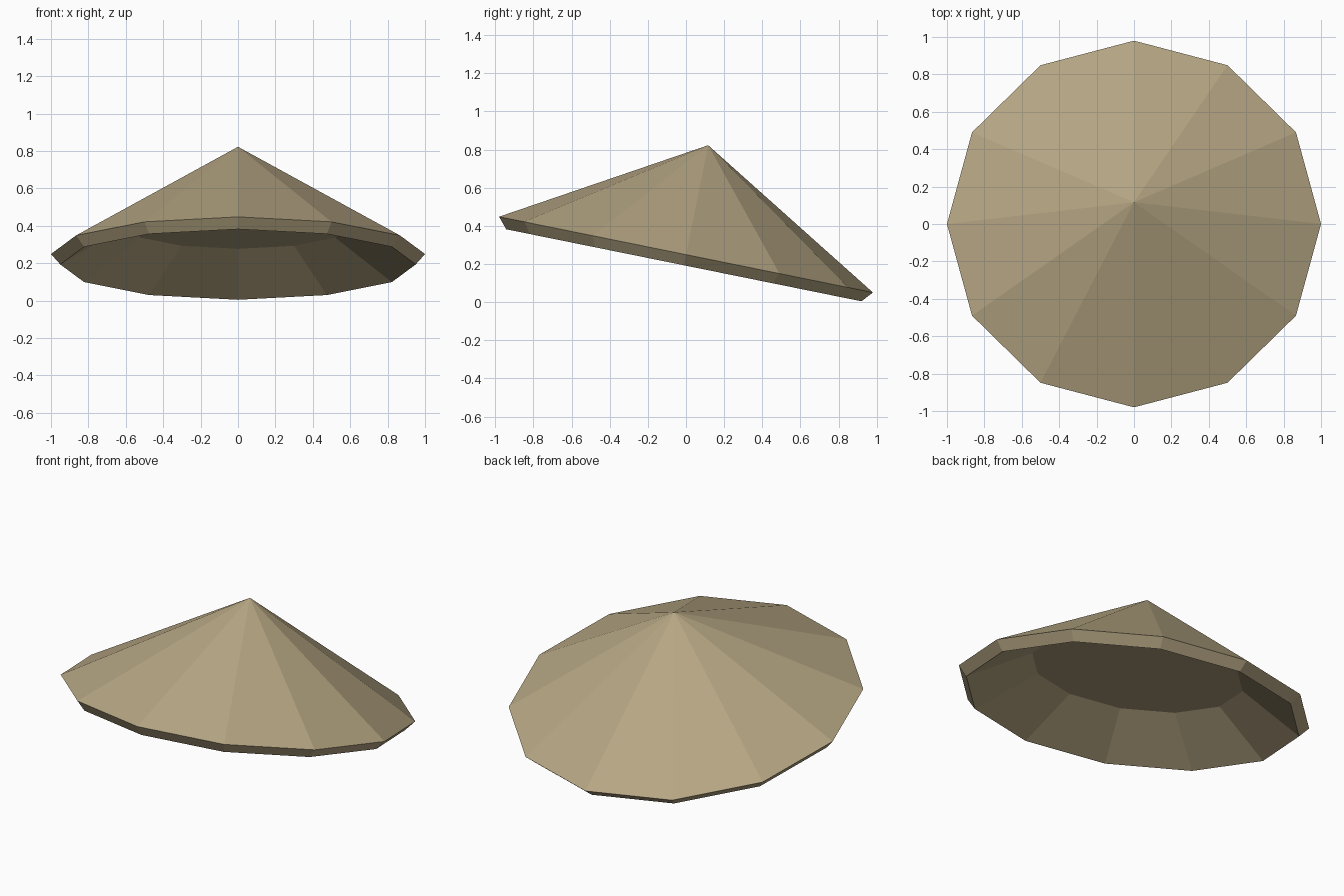
import bpy, bmesh, math
from mathutils import Matrix

if "Cube" in bpy.data.objects:
    bpy.data.objects.remove(bpy.data.objects["Cube"])

SIDES = 12
TILT = -0.2                      # lean about the x axis
RIM_Z = 0.249                    # height of the brim centre

straw = bpy.data.materials.new("straw tan")
straw.diffuse_color = (0.47, 0.385, 0.23, 1)
straw.use_nodes = True
straw.node_tree.nodes["Principled BSDF"].inputs["Base Color"].default_value = straw.diffuse_color

bm = bmesh.new()


def ring(radius, height):
    return [bm.verts.new((radius * math.cos(2 * math.pi * i / SIDES),
                          radius * math.sin(2 * math.pi * i / SIDES), height))
            for i in range(SIDES)]


# Profile rings: outer brim, lower lip, edge of the inner ceiling
rings = [ring(1.0, 0), ring(0.95, -0.057), ring(0.6, 0.15)]
for upper, lower in zip(rings, rings[1:]):
    for i in range(SIDES):
        j = (i + 1) % SIDES
        bm.faces.new((upper[i], lower[i], lower[j], upper[j]))

# Pointed outer cone and flat inner ceiling
tip = bm.verts.new((0, 0, 0.585))
for i in range(SIDES):
    bm.faces.new((rings[0][i], rings[0][(i + 1) % SIDES], tip))
bm.faces.new(rings[2])

bmesh.ops.recalc_face_normals(bm, faces=bm.faces)
bm.transform(Matrix.Translation((0, 0, RIM_Z)) @ Matrix.Rotation(TILT, 4, 'X'))

mesh = bpy.data.meshes.new("conical_hat")
bm.to_mesh(mesh)
bm.free()
mesh.materials.append(straw)
bpy.context.collection.objects.link(bpy.data.objects.new("conical_hat", mesh))
